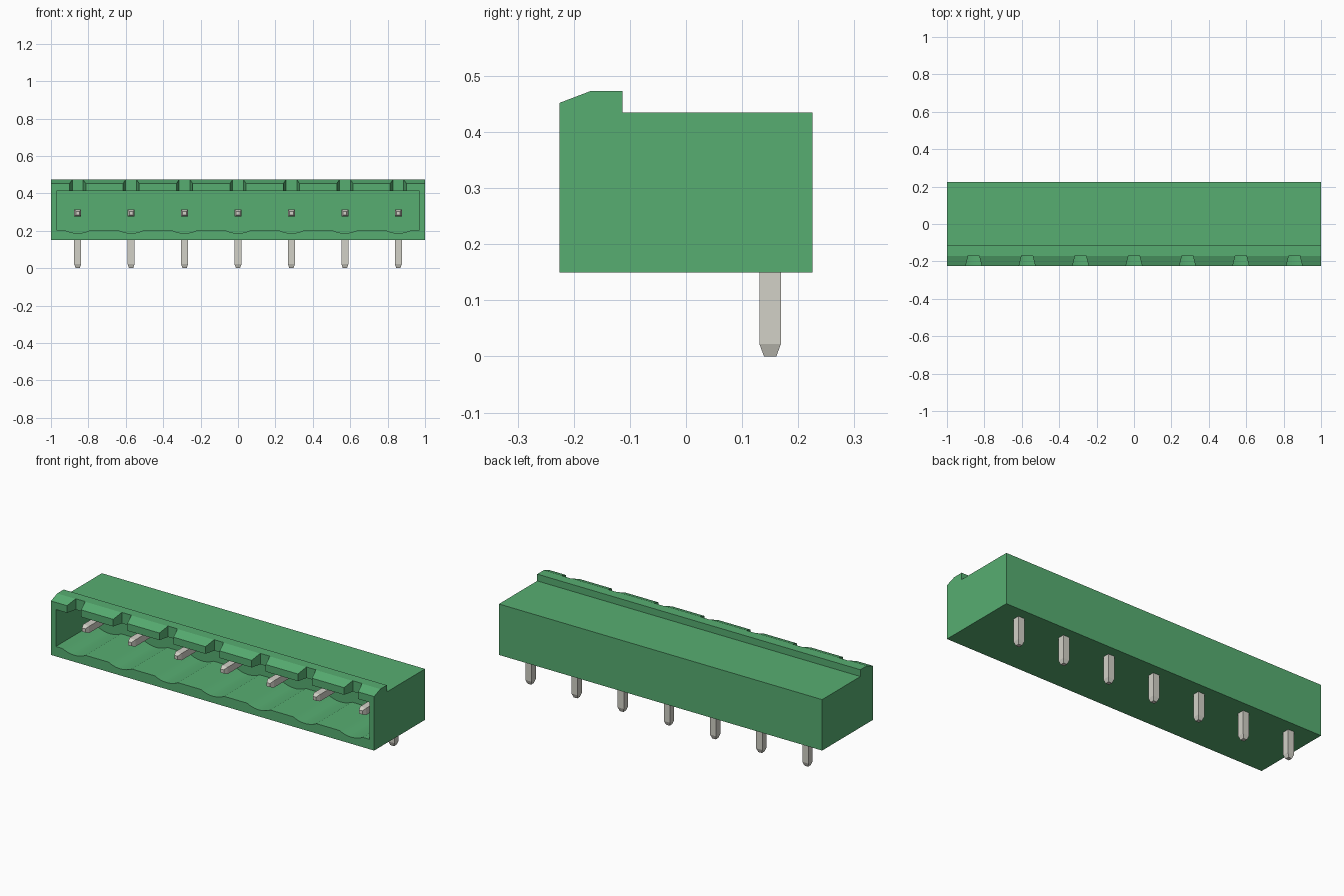
import bpy, bmesh, math
from mathutils import Vector

if "Cube" in bpy.data.objects:
    bpy.data.objects.remove(bpy.data.objects["Cube"], do_unlink=True)

PITCH = 2 / 7
PIN_X = [PITCH * (i - 3) for i in range(7)]
PIN_Y, PIN_Z, PIN_HALF = 0.15, 0.294, 0.019


def make_material(name, rgb):
    mat = bpy.data.materials.new(name)
    mat.use_nodes = True
    mat.diffuse_color = (*rgb, 1)
    mat.node_tree.nodes["Principled BSDF"].inputs["Base Color"].default_value = (*rgb, 1)
    return mat


green = make_material("green plastic", (0.095, 0.42, 0.166))
metal = make_material("tinned metal", (0.645, 0.638, 0.572))


def new_object(name, bm, mat):
    bmesh.ops.recalc_face_normals(bm, faces=bm.faces)
    mesh = bpy.data.meshes.new(name)
    bm.to_mesh(mesh)
    bm.free()
    mesh.materials.append(mat)
    obj = bpy.data.objects.new(name, mesh)
    bpy.context.scene.collection.objects.link(obj)
    return obj


def extrude_profile(name, points, direction, mat):
    """Solid made by sweeping a closed outline along a direction."""
    bm = bmesh.new()
    face = bm.faces.new([bm.verts.new(p) for p in points])
    result = bmesh.ops.extrude_face_region(bm, geom=[face])
    verts = [g for g in result["geom"] if isinstance(g, bmesh.types.BMVert)]
    bmesh.ops.translate(bm, verts=verts, vec=Vector(direction))
    if not any(f for f in bm.faces if all(v not in verts for v in f.verts)):
        bm.faces.new([v for v in bm.verts if v not in verts])
    return new_object(name, bm, mat)


def loft_square(bm, rings):
    """Square bar through (ring centre, half width, axis u, axis v) stations."""
    loops = []
    for centre, half, u, v in rings:
        loops.append([bm.verts.new(Vector(centre) + half * (a * Vector(u) + b * Vector(v)))
                      for a, b in ((-1, -1), (1, -1), (1, 1), (-1, 1))])
    for low, high in zip(loops, loops[1:]):
        for i in range(4):
            j = (i + 1) % 4
            bm.faces.new((low[i], low[j], high[j], high[i]))
    bm.faces.new(loops[0])
    bm.faces.new(loops[-1])


# Housing: side outline with the latching ridge along the front top
outline = [(-0.225, 0.15), (0.225, 0.15), (0.225, 0.435), (-0.113, 0.435),
           (-0.113, 0.473), (-0.17, 0.473), (-0.225, 0.452)]
housing = extrude_profile("housing", [(-1, y, z) for y, z in outline], (2, 0, 0), green)

# Socket cavity with a shallow round groove below each pin
chord, sag, floor, roof = 0.072, 0.018, 0.205, 0.412
radius = (chord ** 2 + sag ** 2) / (2 * sag)
half_angle = math.asin(chord / radius)
section = [(0.97, roof), (-0.97, roof), (-0.97, floor)]
for x in PIN_X:
    for k in range(13):
        a = half_angle * (k / 6 - 1)
        section.append((x + radius * math.sin(a),
                        floor - sag + radius * (1 - math.cos(a))))
section.append((0.97, floor))
cutters = [extrude_profile("cavity_cutter", [(x, -0.3, z) for x, z in section],
                           (0, 0.39, 0), green)]

# Tapered notches through the front lip
for x in PIN_X:
    plan = [(x - 0.051, -0.255), (x + 0.051, -0.255), (x + 0.029, -0.168), (x - 0.029, -0.168)]
    cutters.append(extrude_profile("notch_cutter", [(px, py, 0.36) for px, py in plan],
                                   (0, 0, 0.2), green))

bpy.context.view_layer.objects.active = housing
for cutter in cutters:
    cutter.hide_render = True
    mod = housing.modifiers.new("cut", "BOOLEAN")
    mod.operation = "DIFFERENCE"
    mod.solver = "EXACT"
    mod.object = cutter
    bpy.ops.object.modifier_apply(modifier=mod.name)
for cutter in cutters:
    bpy.data.objects.remove(cutter, do_unlink=True)

# Right-angled pins: a contact in the socket and a solder leg below
X, Y, Z = (1, 0, 0), (0, 1, 0), (0, 0, 1)
for i, x in enumerate(PIN_X):
    bm = bmesh.new()
    loft_square(bm, [((x, -0.14, PIN_Z), 0.010, X, Z),
                     ((x, -0.118, PIN_Z), PIN_HALF, X, Z),
                     ((x, PIN_Y - PIN_HALF, PIN_Z), PIN_HALF, X, Z)])
    new_object(f"contact_{i + 1}", bm, metal)
    bm = bmesh.new()
    loft_square(bm, [((x, PIN_Y, 0), 0.011, X, Y),
                     ((x, PIN_Y, 0.022), PIN_HALF, X, Y),
                     ((x, PIN_Y, PIN_Z + PIN_HALF), PIN_HALF, X, Y)])
    new_object(f"solder_leg_{i + 1}", bm, metal)
